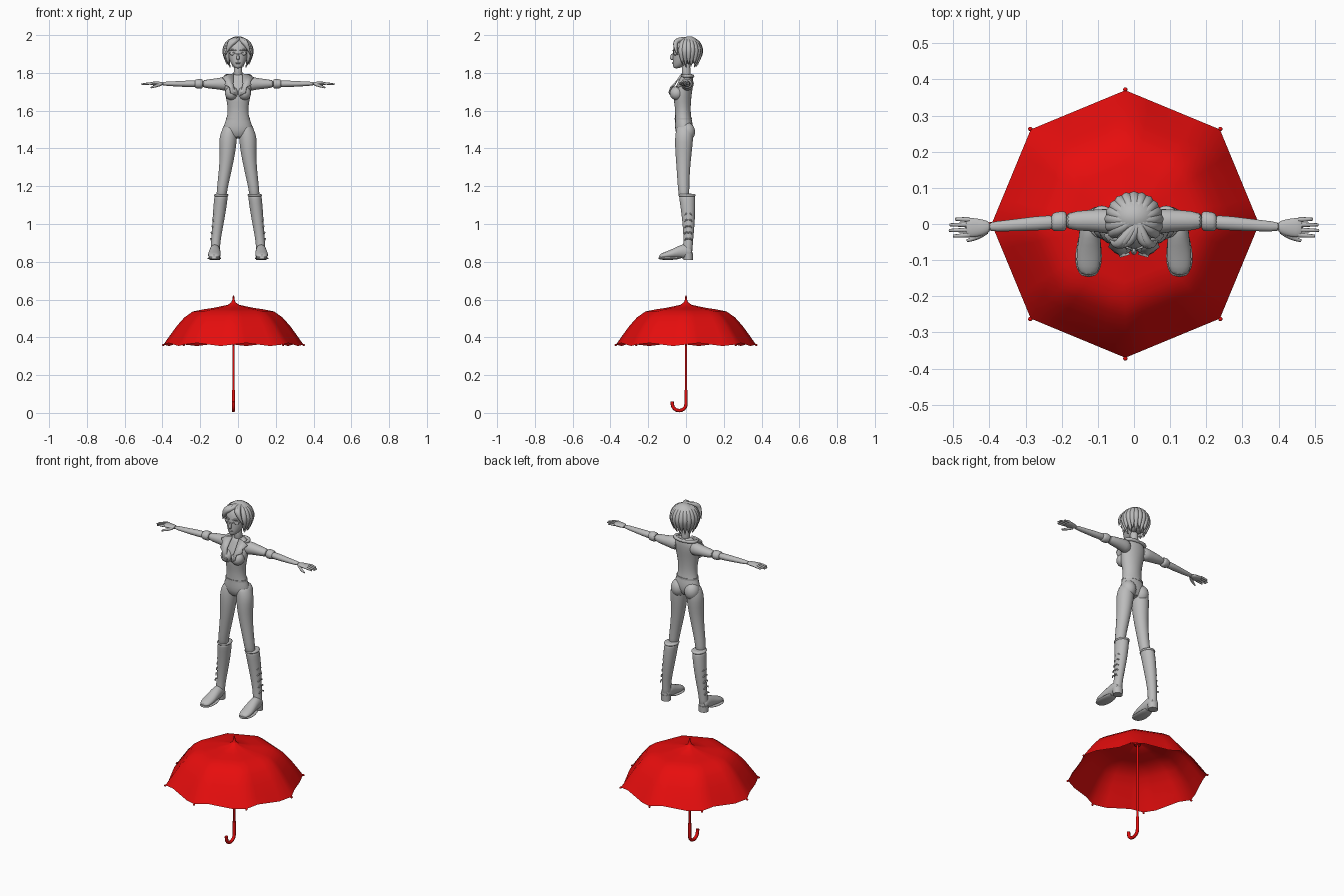
import bpy, bmesh
from math import sin, cos, pi, radians
from mathutils import Vector

cube = bpy.data.objects.get("Cube")
if cube:
    bpy.data.objects.remove(cube, do_unlink=True)


def material(name, colour):
    mat = bpy.data.materials.new(name)
    mat.use_nodes = True
    mat.diffuse_color = colour
    mat.node_tree.nodes["Principled BSDF"].inputs["Base Color"].default_value = colour
    return mat


GREY = material("plain grey", (.5, .5, .5, 1))
RED = material("umbrella red", (.8, .004, .004, 1))


def finish(name, mesh, mat, levels=0, angle=40):
    obj = bpy.data.objects.new(name, mesh)
    bpy.context.collection.objects.link(obj)
    mesh.materials.clear()
    mesh.materials.append(mat)
    if levels:
        obj.modifiers.new("smooth", "SUBSURF").levels = levels
        obj.modifiers["smooth"].render_levels = levels
    bpy.ops.object.select_all(action="DESELECT")
    obj.select_set(True)
    bpy.context.view_layer.objects.active = obj
    bpy.ops.object.shade_smooth_by_angle(angle=radians(angle))
    return obj


def from_bmesh(name, bm, mat, levels=0, angle=40):
    bmesh.ops.recalc_face_normals(bm, faces=bm.faces)
    mesh = bpy.data.meshes.new(name)
    bm.to_mesh(mesh)
    bm.free()
    return finish(name, mesh, mat, levels, angle)


def loft(name, axis, sections, mat=GREY, side=1, sides=12, levels=1):
    """Elliptical rings: position along axis, two centre values, two radii."""
    bm = bmesh.new()
    rings = []
    for along, u, v, ru, rv in sections:
        ring = []
        for i in range(sides):
            t = 2 * pi * i / sides
            p = [u + ru * cos(t), v + rv * sin(t)]
            p.insert("XYZ".index(axis), along)
            ring.append(bm.verts.new((p[0] * side, p[1], p[2])))
        rings.append(ring)
    for low, high in zip(rings, rings[1:]):
        for i in range(sides):
            j = (i + 1) % sides
            bm.faces.new((low[i], low[j], high[j], high[i]))
    bm.faces.new(rings[0])
    bm.faces.new(rings[-1])
    return from_bmesh(name, bm, mat, levels, 60)


def tube(name, points, radii, mat=GREY, side=1, smooth=True):
    """Tapered tube along a path, converted to a mesh."""
    curve = bpy.data.curves.new(name, "CURVE")
    curve.dimensions = "3D"
    curve.bevel_depth = 1
    curve.bevel_resolution = 2
    curve.use_fill_caps = True
    spline = curve.splines.new("NURBS" if smooth else "POLY")
    spline.points.add(len(points) - 1)
    for point, co, radius in zip(spline.points, points, radii):
        point.co = (co[0] * side, co[1], co[2], 1)
        point.radius = radius
    if smooth:
        spline.use_endpoint_u = True
        spline.order_u = 3
        spline.resolution_u = 4
    temp = bpy.data.objects.new(name + " path", curve)
    bpy.context.collection.objects.link(temp)
    graph = bpy.context.evaluated_depsgraph_get()
    mesh = bpy.data.meshes.new_from_object(temp.evaluated_get(graph))
    bpy.data.objects.remove(temp, do_unlink=True)
    return finish(name, mesh, mat, 0, 60)


def ball(name, centre, size, mat=GREY, side=1):
    bm = bmesh.new()
    bmesh.ops.create_uvsphere(bm, u_segments=20, v_segments=12, radius=1)
    bmesh.ops.scale(bm, vec=size, verts=bm.verts)
    bmesh.ops.translate(bm, vec=(centre[0] * side, centre[1], centre[2]), verts=bm.verts)
    return from_bmesh(name, bm, mat, 0, 60)


def plate(name, points, thickness, side=1):
    bm = bmesh.new()
    bm.faces.new([bm.verts.new((x * side, y, z)) for x, y, z in points])
    bmesh.ops.triangulate(bm, faces=bm.faces)
    obj = from_bmesh(name, bm, GREY)
    solid = obj.modifiers.new("thickness", "SOLIDIFY")
    solid.thickness = thickness
    solid.offset = 0
    return obj


# Umbrella canopy: eight ribs with straight, scalloped panels between
POLE = -.024
bm = bmesh.new()
profile = [(.012, .585), (.03, .572), (.1, .557), (.16, .548), (.215, .537),
           (.26, .505), (.3, .46), (.34, .405), (.37, .362)]
steps = 32
rings = []
for k, (r, z) in enumerate(profile):
    ring = []
    for i in range(steps):
        t = 2 * pi * i / steps
        off = (i % 4) * pi / 16
        pull = cos(pi / 8) / cos(off - pi / 8)
        lift = .008 * sin(off * 8) if k == len(profile) - 1 else 0
        ring.append(bm.verts.new((POLE + r * pull * cos(t), r * pull * sin(t), z + lift)))
    rings.append(ring)
for high, low in zip(rings, rings[1:]):
    for i in range(steps):
        j = (i + 1) % steps
        bm.faces.new((low[i], low[j], high[j], high[i]))
from_bmesh("canopy", bm, RED, 0, 50)

# Umbrella rib tips, shaft, finial and hooked handle
for i in range(8):
    a = i * pi / 4
    ball("rib_tip", (POLE + .372 * cos(a), .372 * sin(a), .36), (.006, .006, .006), RED)
tube("shaft", [(POLE, 0, .1), (POLE, 0, .6)], [.006, .006], RED, smooth=False)
loft("finial", "Z", [(z, POLE, 0, r, r) for z, r in
                     ((.555, .028), (.58, .015), (.597, .006), (.61, .005), (.622, .004))], RED)
hook = [(POLE, 0, .12), (POLE, 0, .045)]
hook += [(POLE, -.036 + .036 * cos(a * pi / 8), .045 - .033 * sin(a * pi / 8)) for a in range(1, 9)]
tube("handle", hook + [(POLE, -.074, .06)], [.009] * 11, RED, smooth=False)

# Torso and neck
loft("torso", "Z", [
    (1.45, 0, -.01, .06, .035), (1.5, 0, -.01, .086, .052), (1.54, 0, -.012, .07, .047),
    (1.575, 0, -.016, .058, .043), (1.62, 0, -.017, .056, .043), (1.67, 0, -.02, .067, .05),
    (1.71, 0, -.014, .073, .05), (1.75, 0, -.002, .08, .042), (1.78, 0, .004, .058, .034),
    (1.795, 0, .004, .03, .026)])
loft("waistband", "Z", [(z, 0, -.014, .064, .046) for z in (1.552, 1.562)], levels=0, sides=24)
loft("neck", "Z", [(1.77, 0, .004, .028, .028), (1.81, 0, 0, .022, .022), (1.87, 0, 0, .023, .025)])

# Head and face
loft("head", "Z", [
    (1.823, 0, -.052, .012, .014), (1.838, 0, -.037, .03, .034), (1.865, 0, -.02, .047, .052),
    (1.9, 0, -.008, .058, .064), (1.935, 0, -.002, .063, .067), (1.965, 0, 0, .055, .058),
    (1.985, 0, .004, .03, .032)])
loft("nose", "Z", [(1.868, 0, -.072, .009, .008), (1.876, 0, -.078, .009, .011),
                   (1.905, 0, -.07, .005, .008)])
ball("lips", (0, -.067, 1.852), (.014, .007, .005))

# Hair cap, then tapered locks fanning out from the crown
ball("hair_cap", (0, .018, 1.92), (.072, .062, .074))


def lock(angle, low, width):
    path = []
    for polar, out in ((8, 1), (35, 1), (65, 1), (95, 1), (low, 1.08)):
        p = radians(polar)
        ring = sin(p) * out
        path.append((.07 * ring * cos(angle), .01 + .068 * ring * sin(angle),
                     1.905 + .078 * cos(p)))
    path[-1] = (path[-1][0] * 1.15, path[-1][1] * 1.1, 1.905 - .075 * (low - 90) / 60)
    tube("hair_lock", path, [width * .5, width, width, width * .9, .002])


for i in range(15):
    lock(radians(-32 + i * 244 / 14), 150 if i % 2 else 138, .017)
for angle in (-50, -70, -90, -115, -135):
    a = radians(angle)
    sweep = .066 if angle > -80 else -.066
    tube("fringe", [(.012, .01, 1.982), (.045 * cos(a), -.045, 1.978),
                    (sweep * .75, -.062, 1.945), (sweep, -.045, 1.895)],
         [.008, .014, .012, .002])

for side in (1, -1):
    # Eyes and brows
    ball("eye", (.027, -.056, 1.902), (.017, .009, .01), side=side)
    tube("brow", [(.01, -.068, 1.918), (.028, -.064, 1.926), (.047, -.05, 1.92)],
         [.003, .004, .002], side=side)
    tube("eyelid", [(.01, -.067, 1.9), (.028, -.067, 1.914), (.046, -.05, 1.905)],
         [.002, .003, .002], side=side)

    # Bust, hips and pointed collar
    ball("bust", (.034, -.05, 1.692), (.035, .036, .036), side=side)
    ball("seat", (.043, .005, 1.488), (.042, .043, .05), side=side)
    plate("lapel", [(.022, -.02, 1.795), (.055, -.025, 1.79), (.083, -.03, 1.775),
                    (.066, -.05, 1.755), (.07, -.062, 1.735), (.045, -.08, 1.725),
                    (.04, -.09, 1.695), (.012, -.082, 1.68), (.026, -.062, 1.74)], .007, side)
    tube("back_collar", [(0, .036, 1.782), (.045, .034, 1.785), (.072, 0, 1.782), (.06, -.03, 1.785)],
         [.008, .01, .01, .004], side=side)

    # Sleeve, turned cuff and forearm
    loft("sleeve", "X", [(.04, .005, 1.74, .035, .04), (.08, .008, 1.743, .036, .037),
                         (.12, .01, 1.742, .03, .028), (.2, .008, 1.742, .026, .022)], side=side)
    loft("cuff", "X", [(.185, .008, 1.742, .026, .024), (.195, .008, 1.742, .029, .027),
                       (.22, .006, 1.742, .028, .026), (.23, .005, 1.742, .022, .02)], side=side)
    loft("forearm", "X", [(.2, .006, 1.742, .021, .02), (.27, .002, 1.742, .021, .018),
                          (.35, -.005, 1.742, .016, .013), (.41, -.008, 1.743, .014, .01)], side=side)
    # Hand with four fingers and thumb
    loft("palm", "X", [(.395, -.008, 1.743, .014, .01), (.42, -.01, 1.743, .024, .011),
                       (.45, -.01, 1.744, .029, .01), (.468, -.01, 1.744, .026, .008)], side=side)
    for y, tip in ((.012, .494), (-.002, .51), (-.016, .512), (-.03, .5)):
        tube("finger", [(.455, y, 1.744), (.48, y * 1.1, 1.744), (tip, y * 1.1, 1.739)],
             [.007, .006, .004], side=side)
    tube("thumb", [(.41, -.02, 1.74), (.435, -.04, 1.73), (.462, -.046, 1.722)],
         [.009, .008, .004], side=side)

    # Leg
    loft("leg", "Z", [
        (1.12, .09, -.008, .027, .027), (1.18, .085, -.013, .029, .031), (1.25, .073, -.014, .033, .034),
        (1.34, .059, -.014, .039, .041), (1.41, .054, -.012, .046, .048), (1.46, .052, -.01, .049, .05),
        (1.5, .045, -.008, .042, .046), (1.53, .035, -.008, .03, .036)], side=side)
    # Tall boot with rolled top
    loft("boot_shaft", "Z", [
        (.83, .122, .006, .028, .028), (.88, .12, .01, .025, .026), (.93, .115, .013, .026, .027),
        (1.0, .106, .014, .031, .033), (1.08, .097, .011, .036, .04), (1.14, .09, .006, .037, .044),
        (1.162, .087, .004, .037, .045)], side=side)
    loft("boot_top", "Z", [(1.143, .09, .006, .036, .043), (1.15, .089, .005, .041, .049),
                           (1.162, .088, .005, .04, .048)], side=side)
    # Foot, sole and heel
    loft("foot", "Y", [
        (.036, .122, .846, .026, .028), (0, .122, .858, .029, .042), (-.04, .123, .852, .031, .034),
        (-.08, .125, .84, .036, .024), (-.12, .126, .832, .034, .018), (-.143, .126, .827, .02, .01)],
         side=side)
    loft("sole", "Y", [(-.02, .124, .826, .028, .008), (-.05, .124, .82, .034, .009),
                       (-.09, .126, .818, .04, .009), (-.125, .126, .819, .036, .009),
                       (-.148, .126, .82, .018, .007)], side=side)
    loft("heel", "Z", [(.81, .122, .012, .027, .024), (.845, .122, .01, .029, .027)],
         side=side, levels=0, sides=20)
    # Row of side fastenings on the boot
    for k in range(5):
        z = .92 + k * .033
        x = .146 - k * .004
        for dy in (-.012, .012):
            tube("fastening", [(x - .005, .012, z), (x + .003, .012 + dy, z + .008),
                               (x - .004, .012 + dy * 1.6, z - .006)], [.004, .004, .003], side=side)
